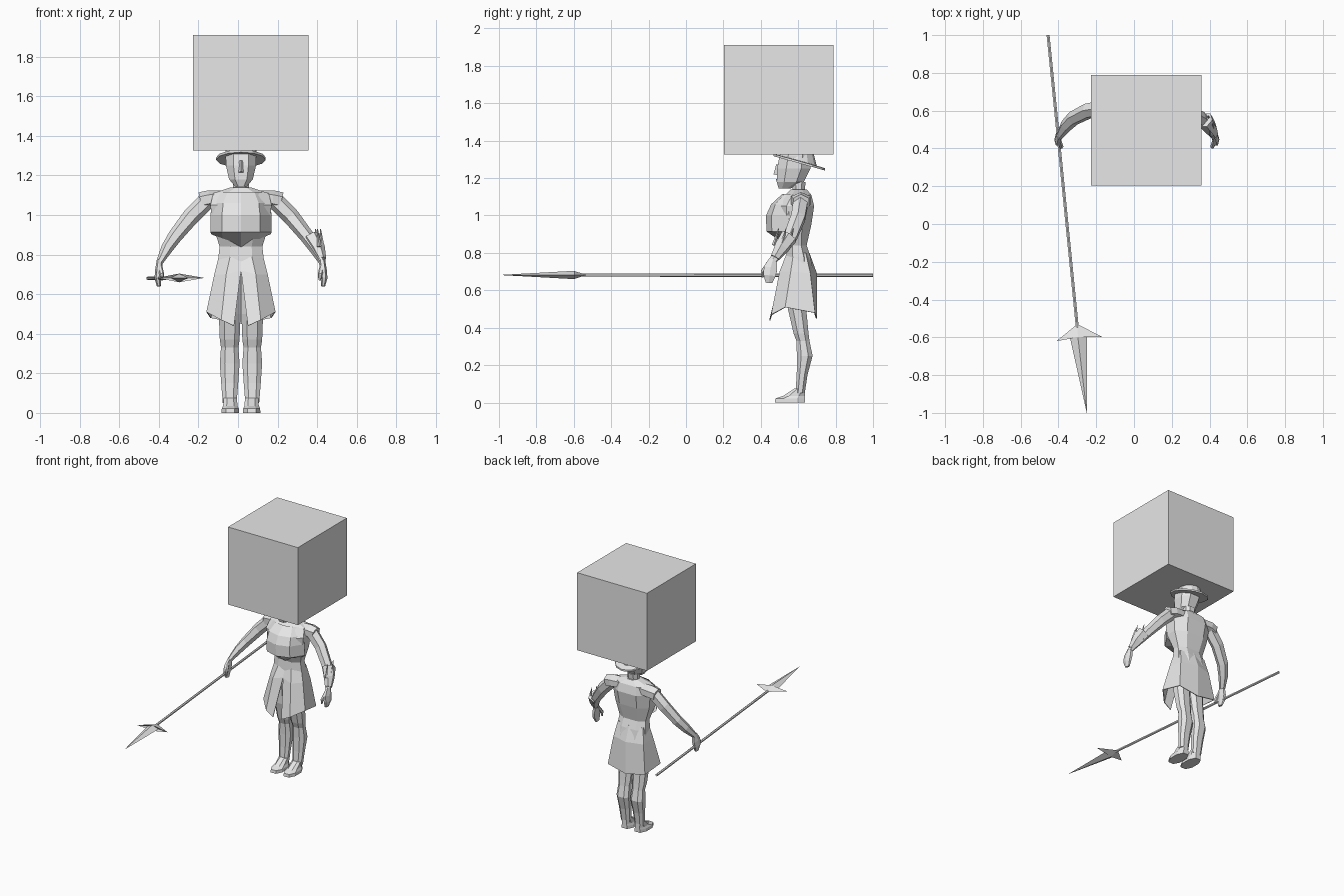
import bpy, bmesh, math
from mathutils import Vector

if "Cube" in bpy.data.objects:
    bpy.data.objects.remove(bpy.data.objects["Cube"], do_unlink=True)

stone = bpy.data.materials.new("plain_grey")
stone.use_nodes = True
stone.diffuse_color = (0.8, 0.8, 0.8, 1)
stone.node_tree.nodes["Principled BSDF"].inputs["Base Color"].default_value = (0.8, 0.8, 0.8, 1)

MID = 0.015  # body centre line in x
OCT = [(1, -.45), (1, .45), (.5, 1), (-.5, 1), (-1, .45), (-1, -.45), (-.5, -1), (.5, -1)]


def finish(bm, name):
    bmesh.ops.recalc_face_normals(bm, faces=bm.faces)
    me = bpy.data.meshes.new(name)
    bm.to_mesh(me)
    bm.free()
    me.materials.append(stone)
    ob = bpy.data.objects.new(name, me)
    bpy.context.collection.objects.link(ob)
    return ob


def skin(name, rings, closed=True):
    """Join rows of points with quads; closed rows are capped."""
    bm = bmesh.new()
    rows = [[bm.verts.new(p) for p in r] for r in rings]
    n = len(rows[0])
    for a, b in zip(rows, rows[1:]):
        for i in range(n if closed else n - 1):
            j = (i + 1) % n
            bm.faces.new((a[i], a[j], b[j], b[i]))
    if closed:
        bm.faces.new(rows[0])
        bm.faces.new(rows[-1])
    return finish(bm, name)


def loft(name, sections, x=MID):
    """Stack eight-sided sections: height, half width, front y, back y."""
    return skin(name, [[(x + w * u, (f + b) / 2 + (b - f) / 2 * v, z) for u, v in OCT]
                       for z, w, f, b in sections])


def tube(name, path, n=6):
    """Sweep a polygon along (x, y, z, radius across, radius in depth)."""
    pts = [Vector(p[:3]) for p in path]
    rings = []
    for i, p in enumerate(path):
        t = (pts[min(i + 1, len(pts) - 1)] - pts[max(i - 1, 0)]).normalized()
        side = t.cross(Vector((0, 1, 0))).normalized()
        depth = side.cross(t)
        rings.append([pts[i] + side * p[3] * math.cos(k * math.tau / n)
                      + depth * p[4] * math.sin(k * math.tau / n) for k in range(n)])
    return skin(name, rings)


def box(name, centre, size):
    bm = bmesh.new()
    bmesh.ops.create_cube(bm, size=1)
    for v in bm.verts:
        v.co = Vector(c + s * q for c, s, q in zip(centre, size, v.co))
    return finish(bm, name)


# Large block over the head
box("head_block", (.065, .497, 1.618), (.583, .585, .585))

# Torso, neck and head
loft("torso", [(.70, .12, .53, .68), (.78, .115, .535, .665), (.84, .108, .54, .645),
               (.95, .142, .49, .67), (1.05, .155, .48, .685), (1.11, .14, .53, .67),
               (1.14, .05, .56, .645)])
loft("neck", [(1.10, .05, .56, .645), (1.14, .04, .57, .635), (1.18, .042, .565, .64)])
loft("head", [(1.145, .03, .495, .56), (1.18, .06, .485, .63), (1.25, .076, .487, .665),
              (1.32, .078, .50, .67), (1.38, .055, .53, .64)])
skin("nose", [[(MID - .008, .49, 1.275), (MID + .008, .49, 1.275), (MID, .483, 1.275)],
              [(MID - .016, .49, 1.215), (MID + .016, .49, 1.215), (MID, .468, 1.22)]])
box("mouth", (MID, .486, 1.192), (.055, .008, .008))

# Bulging breastplate with a pointed lower edge
COLS = (-1, -.62, 0, .62, 1)
plate = []
for w, z, y, edge, rise in ((.11, 1.115, .515, .56, 0), (.145, 1.06, .455, .55, 0), (.155, 1.0, .428, .55, 0),
                            (.155, .915, .43, .55, 0), (.15, .838, .54, .565, .065)):
    plate.append([(MID + w * c, y + (edge - y) * max(0, abs(c) - .5) * 2, z + rise * abs(c)) for c in COLS])
skin("breastplate", plate, closed=False)

# Tilted hat: wide brim and low crown
tilt = math.tan(math.radians(-15.6))
hat = []
for h, r in ((-.006, .125), (.006, .125), (.008, .085), (.07, .07), (.10, .035)):
    hat.append([(MID + r * math.cos(a), .605 + r * 1.1 * math.sin(a),
                 1.285 + h + tilt * r * 1.1 * math.sin(a))
                for a in [k * math.tau / 12 for k in range(12)]])
skin("hat", hat)

# Flared skirt, open at the front
TOP = [(0, .54, .78), (.055, .535, .79), (.11, .575, .80), (.105, .64, .80), (0, .66, .80)]
HIP = [(0, .515, .72), (.075, .50, .70), (.135, .56, .70), (.125, .665, .69), (0, .70, .69)]
HEM = [(.035, .445, .44), (.10, .455, .47), (.175, .53, .51), (.155, .69, .48), (0, .70, .45)]
for s, label in ((1, "left"), (-1, "right")):
    skirt = skin(label + "_skirt", [[(MID + s * x, y, z) for x, y, z in row] for row in (TOP, HIP, HEM)],
                 closed=False)
    solid = skirt.modifiers.new("thickness", "SOLIDIFY")
    solid.thickness = .006

    # Leg and foot
    loft(label + "_leg", [(.05, .035, .585, .635), (.15, .043, .592, .65), (.25, .05, .593, .677),
                          (.33, .044, .59, .66), (.37, .05, .575, .655), (.50, .055, .545, .643),
                          (.72, .055, .54, .66)], x=MID + s * .057)
    loft(label + "_foot", [(0, .044, .475, .637), (.022, .043, .478, .637), (.036, .036, .52, .637),
                           (.075, .034, .58, .637)], x=MID + s * .054)

    # Shoulder, arm, hand and thumb
    tube(label + "_shoulder", [(MID + s * x, y, z, a, d) for x, y, z, a, d in
                               ((.07, .61, 1.085, .04, .06), (.16, .615, 1.08, .045, .06),
                                (.205, .615, 1.07, .045, .048))])
    tube(label + "_arm", [(MID + s * x, y, z, a, d) for x, y, z, a, d in
                          ((.165, .615, 1.08, .045, .045), (.255, .60, .99, .043, .043),
                           (.335, .56, .89, .036, .04), (.375, .52, .83, .03, .036),
                           (.412, .465, .76, .017, .022))])
    tube(label + "_hand", [(MID + s * x, y, z, a, d) for x, y, z, a, d in
                           ((.41, .468, .77, .016, .022), (.416, .452, .72, .018, .042),
                            (.42, .447, .68, .017, .038), (.415, .443, .64, .010, .02))])
    tube(label + "_thumb", [(MID + s * x, y, z, r, r) for x, y, z, r in
                            ((.41, .44, .745, .012), (.40, .41, .70, .012), (.398, .41, .67, .006))])

# Flared bracer with raised points on the left forearm
tube("left_bracer", [(.425, .475, .775, .022, .026), (.405, .51, .83, .036, .04), (.375, .55, .885, .045, .048)])
for i, (dx, dy) in enumerate(((.035, -.005), (.02, -.045), (.01, .035))):
    tube("bracer_point_%d" % i, [(.39 + dx, .515 + dy, .84, .012, .012),
                                 (.382 + dx, .54 + dy, .93, .002, .002)], n=4)

# Spear shaft
tube("spear_shaft", [(-.455, 1.0, .68, .009, .009), (-.30, -.55, .682, .009, .009)])

# Barbed spear head: a flat outline ridged along its middle
outline = [(-.25, -1.0), (-.25, -.59), (-.17, -.597), (-.30, -.53), (-.41, -.62), (-.34, -.597)]
bm = bmesh.new()
rim = [bm.verts.new((x, y, .682)) for x, y in outline]
for dz in (.022, -.022):
    ridge = bm.verts.new((-.297, -.60, .682 + dz))
    for a, b in zip(rim, rim[1:] + rim[:1]):
        bm.faces.new((a, b, ridge))
finish(bm, "spear_head")
